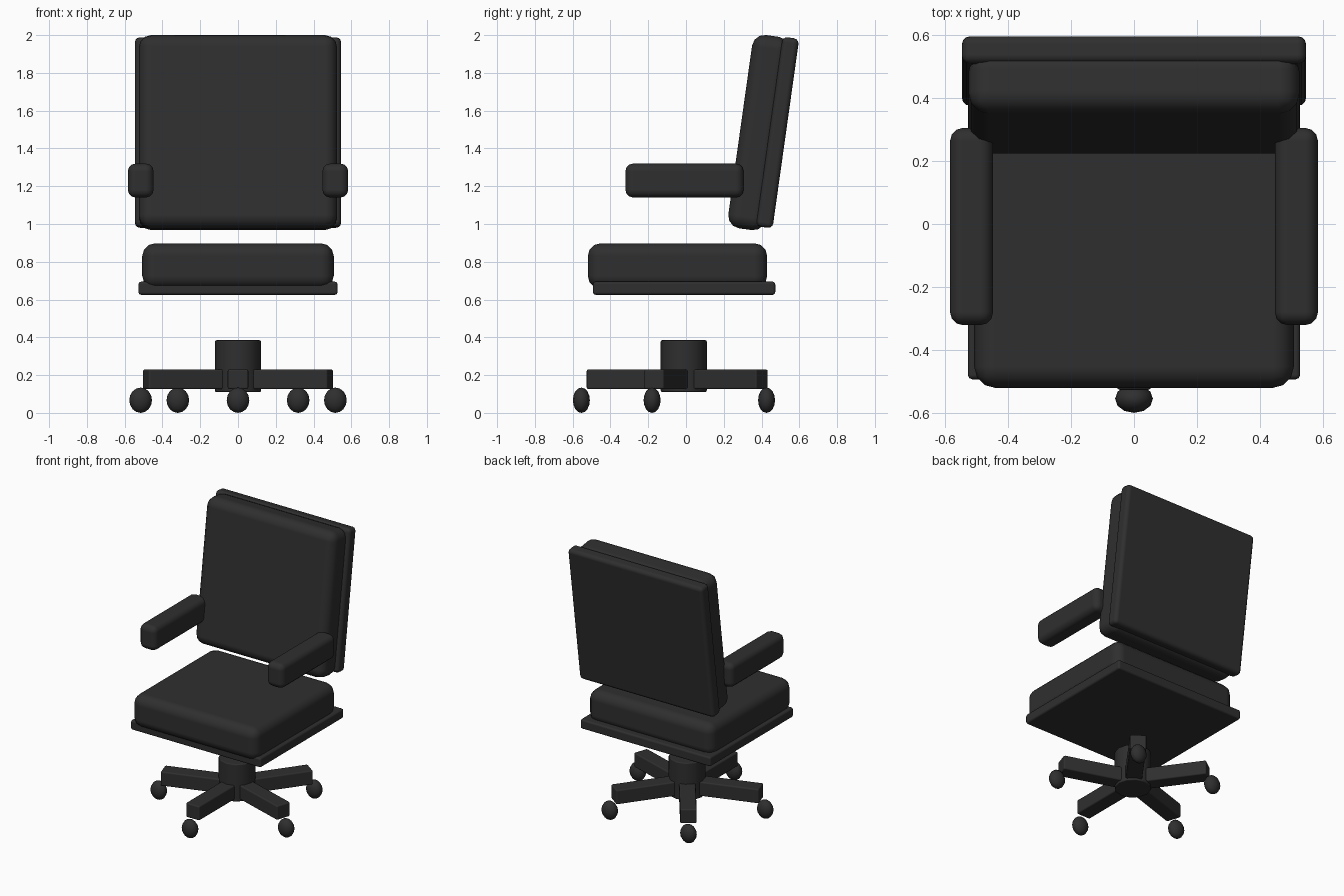
import bpy, bmesh, math
from mathutils import Matrix, Vector

if "Cube" in bpy.data.objects:
    bpy.data.objects.remove(bpy.data.objects["Cube"])

black = bpy.data.materials.new("charcoal black")
black.diffuse_color = (0.028, 0.028, 0.028, 1)
black.use_nodes = True
black.node_tree.nodes["Principled BSDF"].inputs["Base Color"].default_value = black.diffuse_color


def finish(name, bm, bevel=0, segments=3):
    """Turn a bmesh into a smooth-shaded object with rounded edges."""
    me = bpy.data.meshes.new(name)
    bm.to_mesh(me)
    bm.free()
    me.materials.append(black)
    me.shade_smooth()
    ob = bpy.data.objects.new(name, me)
    bpy.context.collection.objects.link(ob)
    if bevel:
        mod = ob.modifiers.new("rounded edges", 'BEVEL')
        mod.width = bevel
        mod.segments = segments
        mod.limit_method = 'ANGLE'
        mod.angle_limit = math.radians(40)
        mod.harden_normals = True
    return ob


def box(name, size, centre, bevel, segments=3):
    bm = bmesh.new()
    bmesh.ops.create_cube(bm, size=1)
    bmesh.ops.scale(bm, vec=size, verts=bm.verts)
    ob = finish(name, bm, bevel, segments)
    ob.location = centre
    return ob


# Seat
box("seat_base", (1.054, 0.965, 0.07), (0, -0.01, 0.66), 0.014, 2)
box("seat_cushion", (1.014, 0.95, 0.24), (0, -0.045, 0.778), 0.068)

# Leaning backrest
lean = math.radians(-8)
box("back_cushion", (1.05, 0.20, 1.033), (0, 0.386, 1.484), 0.066).rotation_euler.x = lean
box("back_panel", (1.092, 0.088, 1.013), (0, 0.485, 1.484), 0.027).rotation_euler.x = lean

# Armrests
for side, label in ((-1, "left"), (1, "right")):
    box(label + "_armrest", (0.137, 0.626, 0.18), (side * 0.515, -0.008, 1.23), 0.042)

# Central column
hub = Vector((0, -0.012, 0))
bm = bmesh.new()
bmesh.ops.create_cone(bm, cap_ends=True, segments=12, radius1=0.122, radius2=0.122, depth=0.275)
finish("column", bm, 0.008, 2).location = hub + Vector((0, 0, 0.2475))

# Five-star base with casters
for i in range(5):
    a = math.radians(-90 + 72 * i)
    out = Vector((math.cos(a), math.sin(a), 0))
    leg = box(f"base_leg_{i + 1}", (0.46, 0.11, 0.105),
              hub + out * 0.284 + Vector((0, 0, 0.178)), 0.01, 2)
    leg.rotation_euler.z = a
    bm = bmesh.new()
    bmesh.ops.create_uvsphere(bm, u_segments=12, v_segments=8, radius=1,
                              matrix=Matrix.Diagonal((0.06, 0.045, 0.067, 1)))
    finish(f"caster_{i + 1}", bm).location = hub + out * 0.542 + Vector((0, 0, 0.067))
